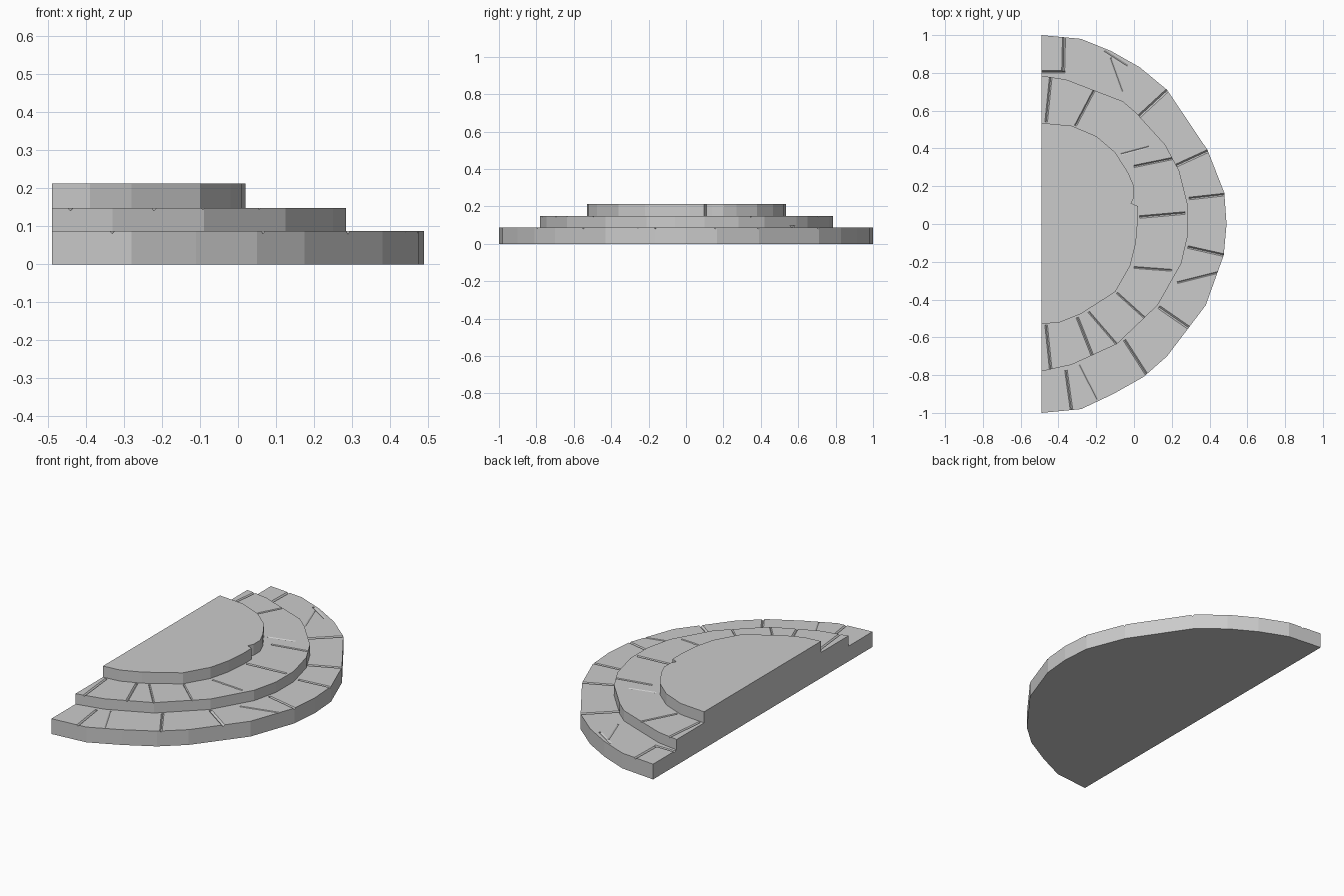
import bpy, bmesh
from mathutils import Vector

if "Cube" in bpy.data.objects:
    bpy.data.objects.remove(bpy.data.objects["Cube"])

BACK = -0.49
# Outline of each step, running from -y round the front to +y
bottom = [(BACK, -1), (-.28, -.98), (-.11, -.9), (.05, -.81), (.175, -.7), (.38, -.43),
          (.475, -.165), (.49, 0), (.478, .165), (.39, .39), (.175, .71), (.03, .83),
          (-.12, .915), (-.28, .98), (BACK, 1)]
middle = [(BACK, -.78), (-.33, -.745), (-.09, -.635), (.125, -.43), (.25, -.21), (.285, -.06),
          (.285, .1), (.24, .28), (.165, .42), (.01, .59), (-.06, .65), (-.36, .765), (BACK, .785)]
top = [(BACK, -.53), (-.39, -.52), (-.28, -.475), (-.1, -.36), (-.02, -.22), (.01, -.1),
       (.02, .02), (.02, .095), (-.015, .11), (0, .14), (0, .2), (-.03, .27), (-.1, .38),
       (-.2, .465), (-.33, .52), (BACK, .535)]
steps = [(bottom, 0, .088), (middle, .088, .148), (top, .148, .212)]


def make_object(name, bm):
    bmesh.ops.recalc_face_normals(bm, faces=bm.faces)
    mesh = bpy.data.meshes.new(name)
    bm.to_mesh(mesh)
    bm.free()
    ob = bpy.data.objects.new(name, mesh)
    bpy.context.collection.objects.link(ob)
    return ob


# Stepped platform: risers, treads and a single stepped back wall
bm = bmesh.new()
loops = [([bm.verts.new((x, y, z0)) for x, y in pts],
          [bm.verts.new((x, y, z1)) for x, y in pts]) for pts, z0, z1 in steps]
left, right = [], []
for i, (lo, hi) in enumerate(loops):
    for j in range(len(lo) - 1):
        bm.faces.new((lo[j], lo[j + 1], hi[j + 1], hi[j]))
    inner = loops[i + 1][0][::-1] if i < 2 else []
    bm.faces.new(hi + inner)
    left += [lo[0], hi[0]]
    right += [lo[-1], hi[-1]]
bm.faces.new(loops[0][0][::-1])
bm.faces.new(left + right[::-1])
platform = make_object("stepped_stone_platform", bm)

# Joints between stones: outer end, inner end, half width, depth
lower_joints = [
    (-.37, 1.01, -.375, .81, .008, .009), (-.50, .806, -.365, .806, .007, .009),
    (.19, .72, .02, .563, .009, .009), (.40, .39, .225, .31, .008, .009),
    (.49, .157, .292, .135, .007, .009), (.49, -.168, .285, -.122, .007, .009),
    (.30, -.556, .132, -.44, .009, .009), (.075, -.81, -.05, -.615, .007, .008),
    (-.195, -.93, -.29, -.745, .006, .004), (-.33, -.99, -.36, -.775, .007, .007),
    (-.16, .915, -.035, .835, .009, .006), (-.125, .88, -.06, .70, .006, .004),
    (.23, -.31, .45, -.255, .005, .004)]
upper_joints = [
    (-.44, .785, -.465, .54, .007, .007), (-.21, .71, -.31, .52, .006, .007),
    (.08, .41, -.07, .37, .006, .004), (.22, .35, .0, .305, .006, .007),
    (.27, .058, .03, .037, .007, .008), (.2, -.245, .0, -.23, .005, .004),
    (.06, -.5, -.09, -.365, .005, .004), (-.08, -.65, -.24, -.465, .005, .004),
    (-.215, -.71, -.30, -.495, .007, .007), (-.44, -.78, -.465, -.535, .007, .007)]


def joint_cutter(bm, joint, z):
    x0, y0, x1, y1, w, d = joint
    a, b = Vector((x0, y0, z)), Vector((x1, y1, z))
    side = (b - a).cross(Vector((0, 0, 1))).normalized() * w * 2
    ends = []
    for p in (a, b):
        ends.append([bm.verts.new(p + o) for o in
                     (side + Vector((0, 0, d)), Vector((0, 0, -d)), -side + Vector((0, 0, d)))])
    for k in range(3):
        n = (k + 1) % 3
        bm.faces.new((ends[0][k], ends[0][n], ends[1][n], ends[1][k]))
    bm.faces.new(ends[0])
    bm.faces.new(ends[1][::-1])


# Cut the V-shaped joints into both treads
for name, joints, z in (("lower_joint_cutter", lower_joints, .088),
                        ("upper_joint_cutter", upper_joints, .148)):
    bm = bmesh.new()
    for joint in joints:
        joint_cutter(bm, joint, z)
    cutter = make_object(name, bm)
    cutter.hide_render = True
    mod = platform.modifiers.new(name, 'BOOLEAN')
    mod.operation = 'DIFFERENCE'
    mod.solver = 'EXACT'
    mod.use_self = True
    mod.object = cutter

# Apply the cuts and remove the cutters
bpy.context.view_layer.objects.active = platform
platform.select_set(True)
for mod in list(platform.modifiers):
    cutter = mod.object
    bpy.ops.object.modifier_apply(modifier=mod.name)
    bpy.data.objects.remove(cutter)
